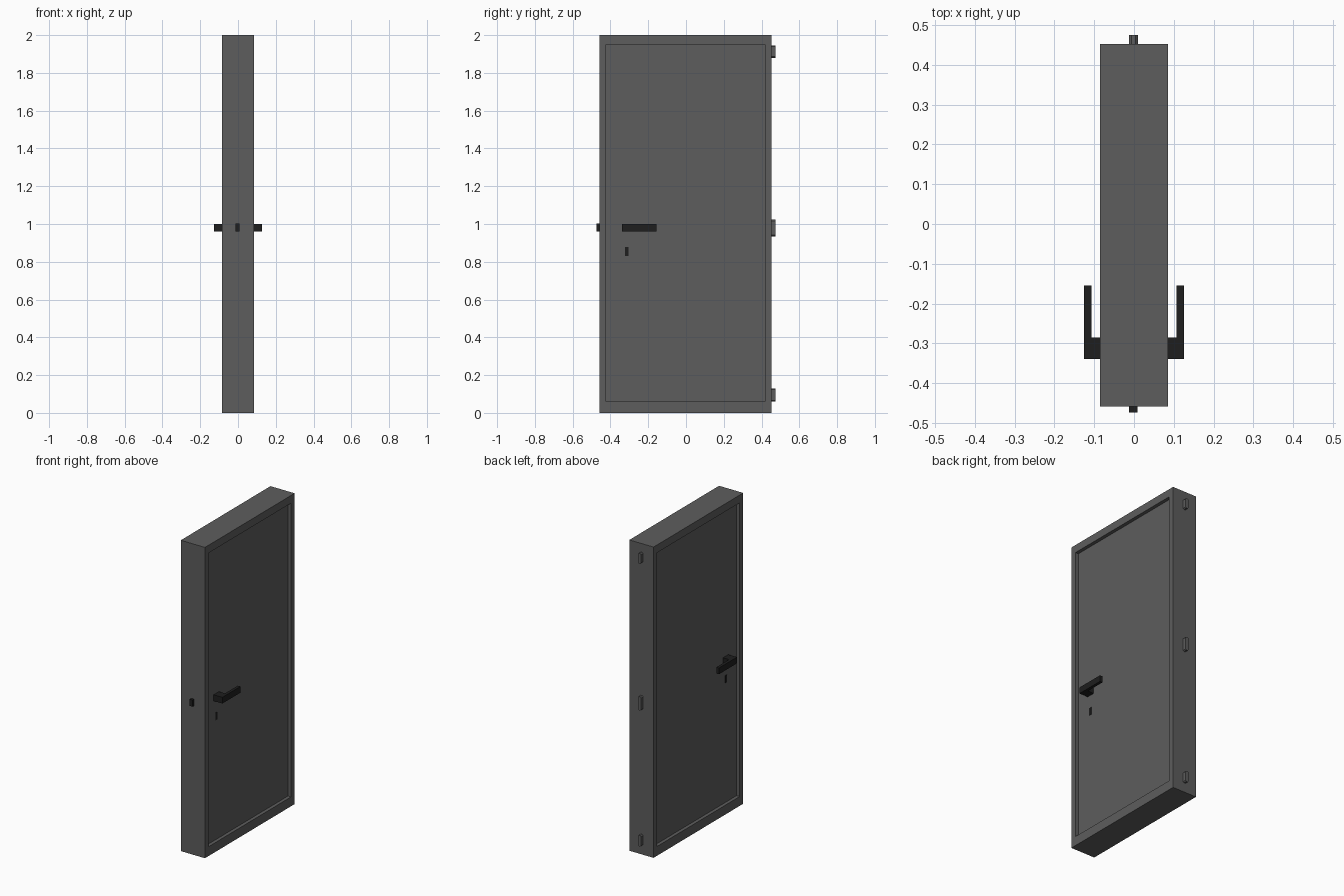
import bpy, bmesh

if "Cube" in bpy.data.objects:
    bpy.data.objects.remove(bpy.data.objects["Cube"])


def material(name, v):
    m = bpy.data.materials.new(name)
    m.diffuse_color = (v, v, v, 1)
    m.use_nodes = True
    m.node_tree.nodes["Principled BSDF"].inputs["Base Color"].default_value = m.diffuse_color
    return m


GREY = material("dark_grey", 0.11)
BLACK = material("black", 0.013)


def finish(name, bm, mat):
    bmesh.ops.recalc_face_normals(bm, faces=bm.faces[:])
    me = bpy.data.meshes.new(name)
    bm.to_mesh(me)
    bm.free()
    me.materials.append(mat)
    ob = bpy.data.objects.new(name, me)
    bpy.context.collection.objects.link(ob)
    return ob


def prism(name, outline, axis, lo, hi, mat):
    """Extrude a 2D outline along x, y or z (0, 1, 2)."""
    bm = bmesh.new()
    verts = []
    for a, b in outline:
        co = [a, b]
        co.insert(axis, lo)
        verts.append(bm.verts.new(co))
    face = bm.faces.new(verts)
    new = bmesh.ops.extrude_face_region(bm, geom=[face])["geom"]
    shift = [0, 0, 0]
    shift[axis] = hi - lo
    bmesh.ops.translate(bm, vec=shift,
                        verts=[g for g in new if isinstance(g, bmesh.types.BMVert)])
    # extruding leaves the starting cap in place only when it is kept
    if len([f for f in bm.faces if len(f.verts) == len(outline)
            and all(abs(v.co[axis] - lo) < 1e-6 for v in f.verts)]) == 0:
        bm.faces.new(verts)
    return finish(name, bm, mat)


def rect(a0, a1, b0, b1):
    return [(a0, b0), (a1, b0), (a1, b1), (a0, b1)]


# door slab with a shallow recessed panel on both broad faces
HX, DEPTH = 0.086, 0.022
door = prism("door_slab", rect(-0.459, 0.453, 0, 2), 0, -HX, HX, GREY)
bm = bmesh.new()
bm.from_mesh(door.data)
for side in (-1, 1):
    bm.normal_update()
    f = next(f for f in bm.faces if f.normal.x * side > 0.9)
    bmesh.ops.inset_region(bm, faces=[f], thickness=0.05)
    for v in f.verts:
        v.co.z = 0.06 if v.co.z < 1 else 1.95
    new = bmesh.ops.inset_region(bm, faces=[f], thickness=0.0)
    for v in f.verts:
        v.co.x -= side * DEPTH
bm.to_mesh(door.data)
bm.free()

# lever handles and keyholes on both sides
for side, tag in ((-1, "left"), (1, "right")):
    s = side
    lever = [(s * 0.06, -0.339), (s * 0.126, -0.339), (s * 0.126, -0.155),
             (s * 0.107, -0.155), (s * 0.107, -0.285), (s * 0.06, -0.285)]
    prism("handle_" + tag, lever, 2, 0.96, 1.0, BLACK)
    x = s * (HX - DEPTH)
    prism("keyhole_" + tag, rect(-0.322, -0.304, 0.83, 0.877), 0,
          x - 0.003, x + 0.003, BLACK)

# latch bolt
prism("latch_bolt", rect(-0.012, 0.009, 0.96, 1.003), 1, -0.474, -0.45, BLACK)

# hinge pins with chamfered ends
C = 0.006
for i, (z0, z1) in enumerate(((0.06, 0.13), (0.935, 1.023), (1.88, 1.945))):
    a, b = -0.012, 0.01
    outline = [(a + C, z0), (b - C, z0), (b, z0 + C), (b, z1 - C),
               (b - C, z1), (a + C, z1), (a, z1 - C), (a, z0 + C)]
    prism(f"hinge_{i + 1}", outline, 1, 0.44, 0.475, GREY)
